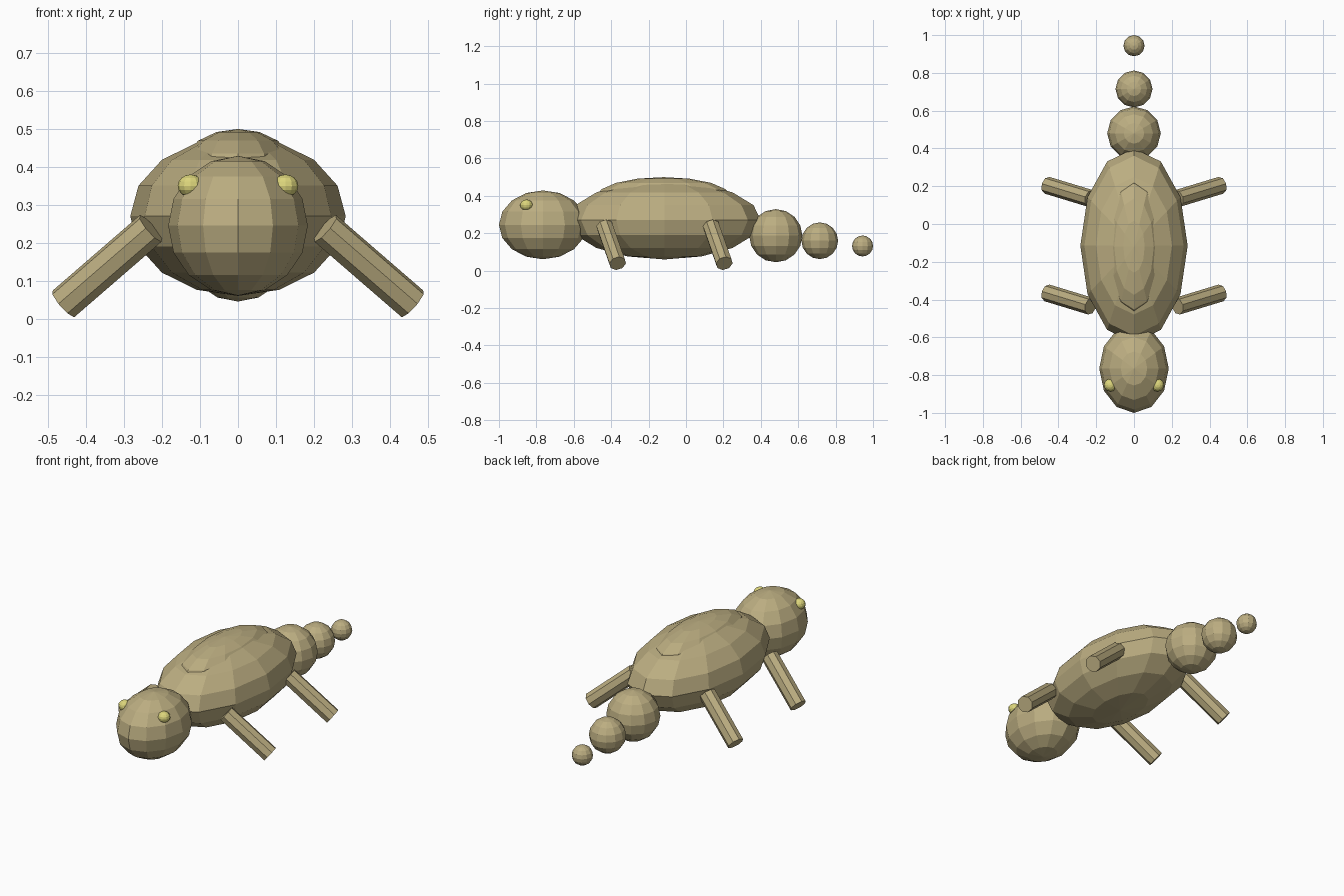
import bpy
from mathutils import Vector

cube = bpy.data.objects.get("Cube")
if cube:
    bpy.data.objects.remove(cube, do_unlink=True)


def make_material(name, rgb):
    mat = bpy.data.materials.new(name)
    mat.use_nodes = True
    mat.diffuse_color = (*rgb, 1)
    mat.node_tree.nodes["Principled BSDF"].inputs["Base Color"].default_value = (*rgb, 1)
    return mat


skin = make_material("sandy_tan", (0.50, 0.42, 0.22))
yellow = make_material("eye_yellow", (0.72, 0.67, 0.20))


def finish(name, mat):
    obj = bpy.context.object
    obj.name = name
    obj.data.name = name
    obj.data.materials.append(mat)
    return obj


def ball(name, centre, radii, mat=skin):
    """Low-poly flat-shaded ellipsoid."""
    bpy.ops.mesh.primitive_uv_sphere_add(segments=12, ring_count=8, radius=1, location=centre)
    bpy.context.object.scale = radii
    bpy.ops.object.transform_apply(location=False, rotation=False, scale=True)
    return finish(name, mat)


def rod(name, start, end, radius):
    """Eight-sided cylinder between two points."""
    a, b = Vector(start), Vector(end)
    axis = b - a
    bpy.ops.mesh.primitive_cylinder_add(vertices=8, radius=radius, depth=axis.length,
                                        location=(a + b) / 2,
                                        rotation=axis.to_track_quat('Z', 'Y').to_euler())
    return finish(name, skin)


# Body with a raised ridge along the back
ball("body", (0, -0.115, 0.27), (0.284, 0.515, 0.21))
ball("back_ridge", (0, -0.12, 0.395), (0.148, 0.36, 0.105))

# Head
ball("head", (0, -0.765, 0.245), (0.184, 0.235, 0.184))

# Tail beads, shrinking towards the tip
for name, y, z, r in (("tail_base", 0.48, 0.187, 0.142),
                      ("tail_middle", 0.715, 0.16, 0.098),
                      ("tail_tip", 0.944, 0.132, 0.056)):
    ball(name, (0, y, z), (r, r, r))

# Eyes and splayed legs on both sides
for side, s in (("left", 1), ("right", -1)):
    ball(f"{side}_eye", (s * 0.125, -0.853, 0.35), (0.034, 0.034, 0.03), yellow)
    for end, y in (("front", -0.435), ("rear", 0.135)):
        rod(f"{side}_{end}_leg", (s * 0.23, y, 0.238), (s * 0.46, y + 0.07, 0.039), 0.046)
